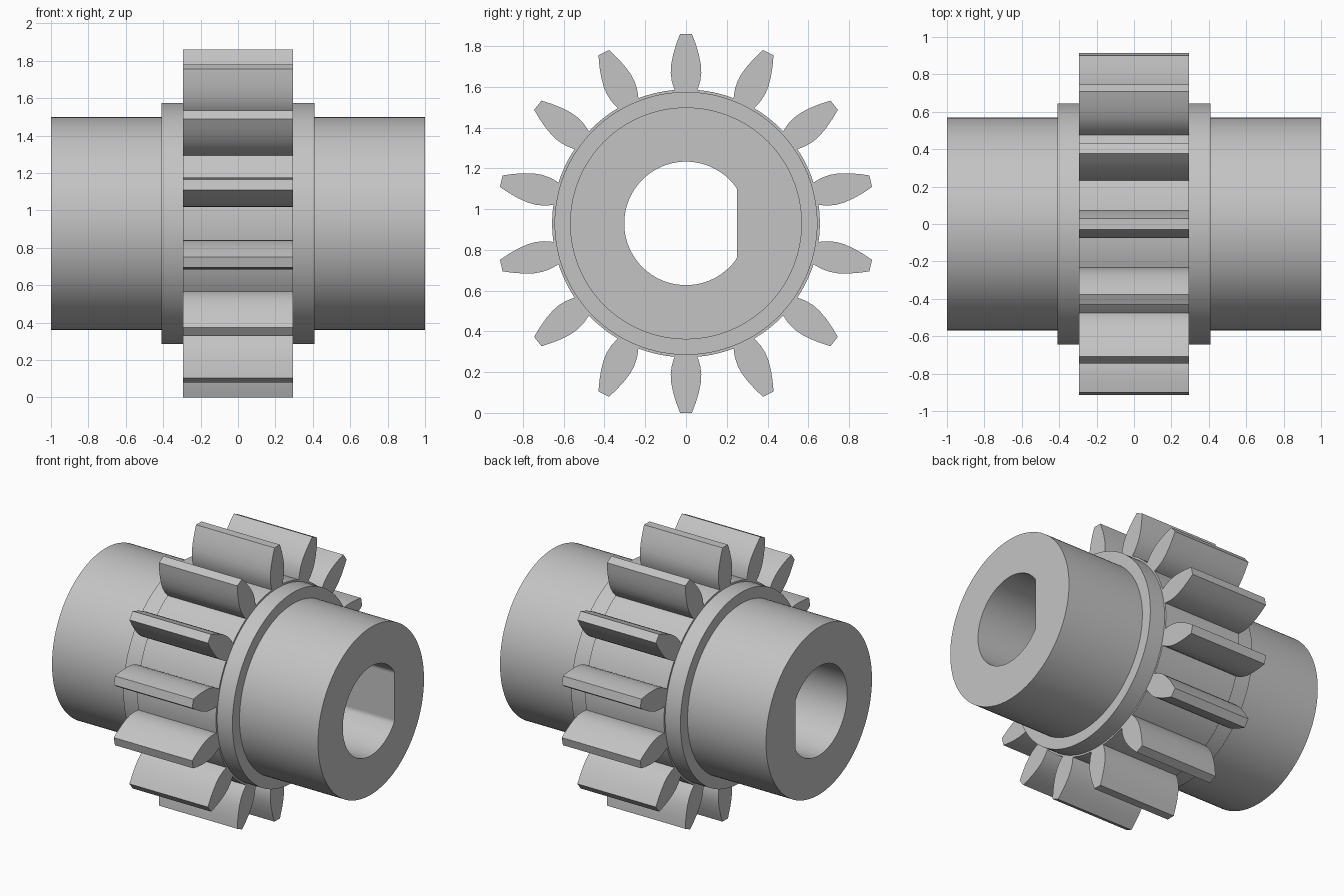
import bpy, bmesh, math

if "Cube" in bpy.data.objects:
    bpy.data.objects.remove(bpy.data.objects["Cube"], do_unlink=True)

AXIS_Z = 0.93      # height of the shaft axis
SEGMENTS = 128
TEETH = 14
HALF_WIDTH = 0.295  # half the face width of the gear

steel = bpy.data.materials.new("light grey steel")
steel.use_nodes = True
grey = (0.55, 0.55, 0.55, 1)
steel.diffuse_color = grey
steel.node_tree.nodes["Principled BSDF"].inputs["Base Color"].default_value = grey


def finish(name, bm):
    bmesh.ops.recalc_face_normals(bm, faces=bm.faces)
    mesh = bpy.data.meshes.new(name)
    bm.to_mesh(mesh)
    bm.free()
    mesh.materials.append(steel)
    obj = bpy.data.objects.new(name, mesh)
    obj.location.z = AXIS_Z
    bpy.context.collection.objects.link(obj)
    bpy.ops.object.select_all(action='DESELECT')
    bpy.context.view_layer.objects.active = obj
    obj.select_set(True)
    bpy.ops.object.shade_smooth_by_angle(angle=math.radians(30))
    return obj


def lathe(name, profile, flat=None):
    """Closed ring around the x axis; the bore radius may carry a flat on +y."""
    bm = bmesh.new()
    bore = min(r for x, r in profile)
    loops = []
    for x, r in profile:
        loop = []
        for i in range(SEGMENTS):
            a = math.tau * i / SEGMENTS
            y = r * math.cos(a)
            if flat and r == bore:
                y = min(y, flat)
            loop.append(bm.verts.new((x, y, r * math.sin(a))))
        loops.append(loop)
    for k, loop in enumerate(loops):
        after = loops[(k + 1) % len(loops)]
        for i in range(SEGMENTS):
            j = (i + 1) % SEGMENTS
            bm.faces.new((loop[i], loop[j], after[j], after[i]))
    return finish(name, bm)


# Hub with collar and D-shaped through bore
half = [(1, 0.303), (1, 0.569), (0.41, 0.569), (0.41, 0.645)]
lathe("hub", half + [(-x, r) for x, r in reversed(half)], flat=0.25)

# Rim at the root of the teeth
rim = [(HALF_WIDTH, 0.6), (HALF_WIDTH, 0.657)]
lathe("gear_rim", rim + [(-x, r) for x, r in reversed(rim)])

# Teeth: (radius, half thickness) along one flank, mirrored and extruded
flank = [(0.652, 0.055), (0.675, 0.063), (0.70, 0.070), (0.74, 0.075),
         (0.78, 0.073), (0.83, 0.063), (0.88, 0.048), (0.93, 0.029)]
outline = flank + [(r, -t) for r, t in reversed(flank)]
bm = bmesh.new()
for n in range(TEETH):
    a = math.pi / 2 + math.tau * n / TEETH
    c, s = math.cos(a), math.sin(a)
    ends = [[bm.verts.new((x, r * c - t * s, r * s + t * c)) for r, t in outline]
            for x in (-HALF_WIDTH, HALF_WIDTH)]
    for end in ends:
        bm.faces.new(end)
    for i in range(len(outline)):
        j = (i + 1) % len(outline)
        bm.faces.new((ends[0][i], ends[0][j], ends[1][j], ends[1][i]))
finish("gear_teeth", bm)
